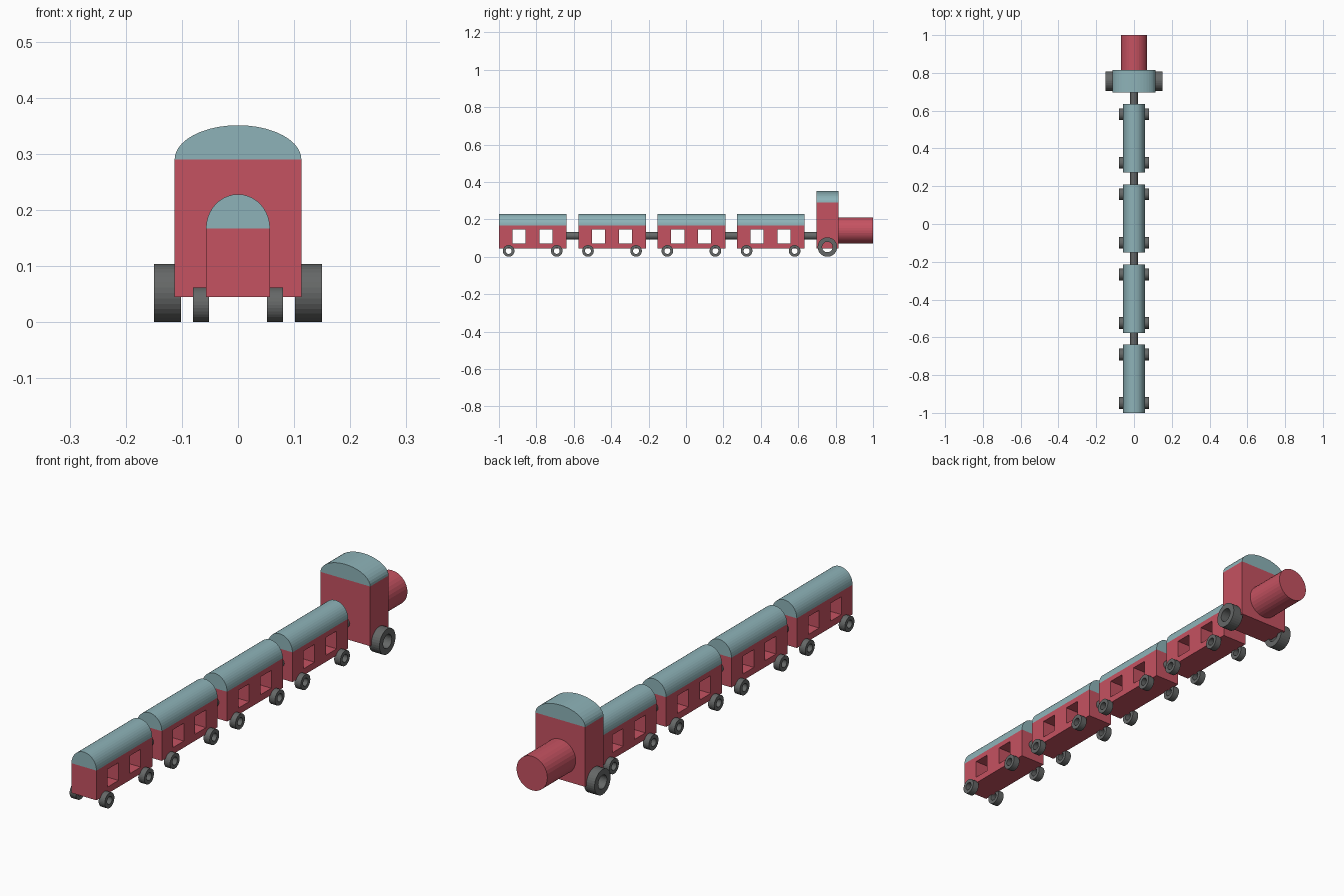
import bpy
import bmesh
from math import cos, sin, pi
from mathutils import Matrix, Vector

if "Cube" in bpy.data.objects:
    bpy.data.objects.remove(bpy.data.objects["Cube"], do_unlink=True)


def make_material(name, rgb):
    mat = bpy.data.materials.new(name)
    mat.use_nodes = True
    mat.diffuse_color = (*rgb, 1)
    mat.node_tree.nodes["Principled BSDF"].inputs["Base Color"].default_value = (*rgb, 1)
    return mat


RED = make_material("red paint", (0.56, 0.085, 0.12))
BLUE = make_material("pale blue roof", (0.27, 0.45, 0.48))
GREY = make_material("dark grey", (0.13, 0.137, 0.135))


def finish(bm, name, mat):
    bmesh.ops.recalc_face_normals(bm, faces=bm.faces)
    mesh = bpy.data.meshes.new(name)
    bm.to_mesh(mesh)
    bm.free()
    mesh.materials.append(mat)
    obj = bpy.data.objects.new(name, mesh)
    bpy.context.collection.objects.link(obj)
    return obj


def extrude_faces(bm, offset):
    geom = bmesh.ops.extrude_face_region(bm, geom=bm.faces[:], use_keep_orig=True)["geom"]
    verts = [g for g in geom if isinstance(g, bmesh.types.BMVert)]
    bmesh.ops.translate(bm, verts=verts, vec=offset)


def panel_body(name, half_width, ys, zs, openings=()):
    """Block on a y-z grid, with the listed cells left open right through."""
    bm = bmesh.new()
    grid = [[bm.verts.new((-half_width, y, z)) for z in zs] for y in ys]
    for i in range(len(ys) - 1):
        for j in range(len(zs) - 1):
            if (i, j) not in openings:
                bm.faces.new((grid[i][j], grid[i + 1][j], grid[i + 1][j + 1], grid[i][j + 1]))
    extrude_faces(bm, Vector((2 * half_width, 0, 0)))
    return finish(bm, name, RED)


def arched_roof(name, half_width, y0, y1, z0, height, steps=20):
    bm = bmesh.new()
    arc = [pi * i / steps for i in range(steps + 1)]
    bm.faces.new([bm.verts.new((half_width * cos(a), y0, z0 + height * sin(a))) for a in arc])
    extrude_faces(bm, Vector((0, y1 - y0, 0)))
    return finish(bm, name, BLUE)


def rod(name, radius, y0, y1, z, mat):
    bm = bmesh.new()
    place = Matrix.Translation((0, (y0 + y1) / 2, z)) @ Matrix.Rotation(pi / 2, 4, "X")
    bmesh.ops.create_cone(bm, cap_ends=True, segments=32, radius1=radius, radius2=radius,
                          depth=y1 - y0, matrix=place)
    return finish(bm, name, mat)


def wheel(name, radius, bore, x0, x1, y, segments=32):
    """Ring-shaped wheel standing on the ground."""
    bm = bmesh.new()
    rings = []
    for r, x in ((radius, x0), (radius, x1), (bore, x1), (bore, x0)):
        rings.append([bm.verts.new((x, y + r * cos(2 * pi * i / segments),
                                    radius + r * sin(2 * pi * i / segments)))
                      for i in range(segments)])
    for k in range(4):
        a, b = rings[k], rings[(k + 1) % 4]
        for i in range(segments):
            n = (i + 1) % segments
            bm.faces.new((a[i], a[n], b[n], b[i]))
    return finish(bm, name, GREY)


def wheel_pair(name, radius, bore, x0, x1, y):
    wheel(name + "_left", radius, bore, x0, x1, y)
    wheel(name + "_right", radius, bore, -x0, -x1, y)


# Wagons, each with two windows, two wheel pairs and a coupling ahead
LENGTH, PITCH, FLOOR, EAVES = 0.362, 0.424, 0.045, 0.167
for n in range(4):
    start = -1 + n * PITCH
    label = f"wagon_{n + 1}"
    ys = [start + d for d in (0, 0.073, 0.143, 0.217, 0.287, LENGTH)]
    panel_body(label + "_body", 0.057, ys, (FLOOR, 0.072, 0.145, EAVES), ((1, 1), (3, 1)))
    arched_roof(label + "_roof", 0.057, start, start + LENGTH, EAVES, 0.061)
    wheel_pair(label + "_rear_wheel", 0.031, 0.016, 0.052, 0.08, start + 0.052)
    wheel_pair(label + "_front_wheel", 0.031, 0.016, 0.052, 0.08, start + 0.309)
    rod(label + "_coupling", 0.02, start + LENGTH - 0.01, start + PITCH + 0.01, 0.112, GREY)

# Engine
CAB_BACK, CAB_FRONT, CAB_TOP = 0.697, 0.816, 0.29
panel_body("engine_cab", 0.113, (CAB_BACK, CAB_FRONT), (FLOOR, CAB_TOP))
arched_roof("engine_roof", 0.113, CAB_BACK, CAB_FRONT, CAB_TOP, 0.061)
rod("engine_boiler", 0.07, CAB_FRONT - 0.01, 1, 0.141, RED)
wheel_pair("engine_wheel", 0.052, 0.028, 0.102, 0.15, 0.756)
